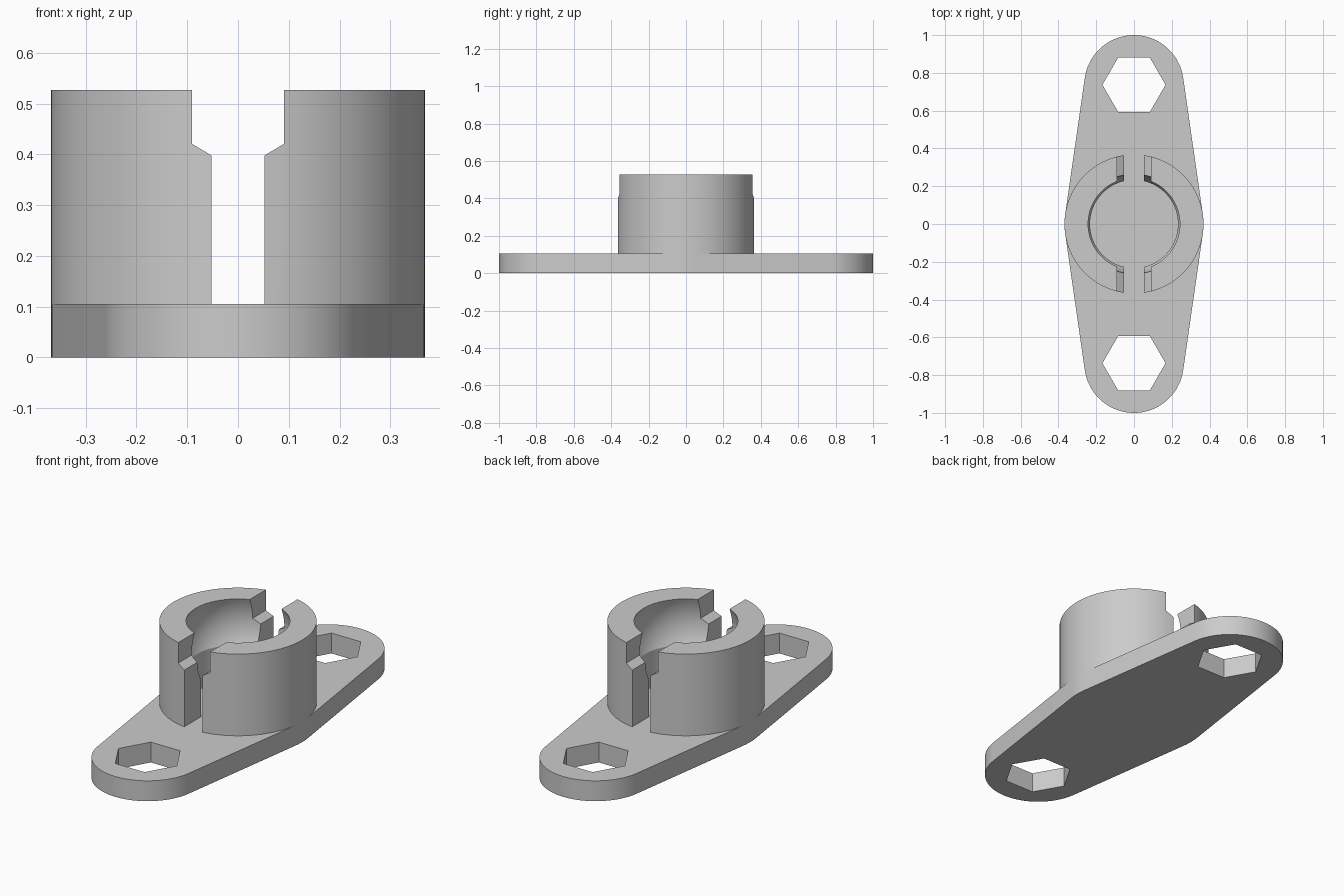
import bpy, bmesh, math
from mathutils import Vector

cube = bpy.data.objects.get("Cube")
if cube:
    bpy.data.objects.remove(cube, do_unlink=True)

PLATE_TOP, TOP = 0.105, 0.527          # heights
OUTER_R, BORE_R, MOUTH_R = 0.368, 0.233, 0.243
BALL_R, BALL_Z = 0.265, 0.42           # spherical socket
END_R, HOLE_Y, HEX_R = 0.263, 0.737, 0.167

grey = bpy.data.materials.new("plain grey")
grey.use_nodes = True
colour = (0.6, 0.6, 0.6, 1)
grey.diffuse_color = colour
grey.node_tree.nodes["Principled BSDF"].inputs["Base Color"].default_value = colour


def make_object(name, bm):
    bmesh.ops.recalc_face_normals(bm, faces=bm.faces)
    mesh = bpy.data.meshes.new(name)
    bm.to_mesh(mesh)
    bm.free()
    mesh.materials.append(grey)
    obj = bpy.data.objects.new(name, mesh)
    bpy.context.collection.objects.link(obj)
    return obj


def prism(name, points, direction):
    """Extrude a closed outline along a direction."""
    bm = bmesh.new()
    face = bm.faces.new([bm.verts.new(p) for p in points])
    new = bmesh.ops.extrude_face_region(bm, geom=[face])["geom"]
    verts = [v for v in new if isinstance(v, bmesh.types.BMVert)]
    bmesh.ops.translate(bm, verts=verts, vec=Vector(direction))
    return make_object(name, bm)


def cut(target, cutter):
    cutter.hide_render = True
    mod = target.modifiers.new("cut", 'BOOLEAN')
    mod.operation, mod.solver, mod.object = 'DIFFERENCE', 'EXACT', cutter
    bpy.context.view_layer.objects.active = target
    bpy.ops.object.modifier_apply(modifier=mod.name)
    bpy.data.objects.remove(cutter, do_unlink=True)


def smooth(obj):
    bpy.ops.object.select_all(action='DESELECT')
    obj.select_set(True)
    bpy.context.view_layer.objects.active = obj
    bpy.ops.object.shade_smooth_by_angle(angle=math.radians(25))


def arc(cy, r, start, end, steps):
    angles = [start + (end - start) * i / steps for i in range(steps + 1)]
    return [(r * math.cos(a), cy + r * math.sin(a), 0) for a in angles]


# Base plate: tangent outline around the hub and both rounded ends
t = math.asin((OUTER_R - END_R) / HOLE_Y)
outline = (arc(0, OUTER_R, -t, t, 6)
           + arc(HOLE_Y, END_R, t, math.pi - t, 40)
           + arc(0, OUTER_R, math.pi - t, math.pi + t, 6)
           + arc(-HOLE_Y, END_R, math.pi + t, 2 * math.pi - t, 40))
plate = prism("base_plate", outline, (0, 0, PLATE_TOP))

# Hexagonal nut holes
for side in (-1, 1):
    hexagon = [(x, y, -0.1) for x, y, z in
               arc(side * HOLE_Y, HEX_R, 0, math.tau * 5 / 6, 5)]
    cut(plate, prism("hole_cutter", hexagon, (0, 0, 0.4)))
smooth(plate)

# Ball housing: revolved wall with a bore and a spherical socket
low = -math.acos(BORE_R / BALL_R)
high = math.acos(MOUTH_R / BALL_R)
profile = [(OUTER_R, PLATE_TOP), (OUTER_R, TOP), (MOUTH_R, TOP)]
for i in range(1, 17):
    a = high + (low - high) * i / 16
    profile.append((BALL_R * math.cos(a), BALL_Z + BALL_R * math.sin(a)))
profile.append((BORE_R, PLATE_TOP))

bm = bmesh.new()
ring = [bm.verts.new((r, 0, z)) for r, z in profile]
edges = [bm.edges.new((ring[i - 1], ring[i])) for i in range(len(ring))]
bmesh.ops.spin(bm, geom=ring + edges, axis=(0, 0, 1), cent=(0, 0, 0),
               angle=math.tau, steps=96, use_merge=True)
bmesh.ops.remove_doubles(bm, verts=bm.verts, dist=0.0001)
housing = make_object("ball_housing", bm)

# Slot through front and back, stepping wider above the ledge
half = [(0.052, 0), (0.052, 0.398), (0.091, 0.421), (0.091, 0.7)]
slot = half + [(-x, z) for x, z in reversed(half)]
cut(housing, prism("slot_cutter", [(x, -0.6, z) for x, z in slot], (0, 1.2, 0)))
smooth(housing)
